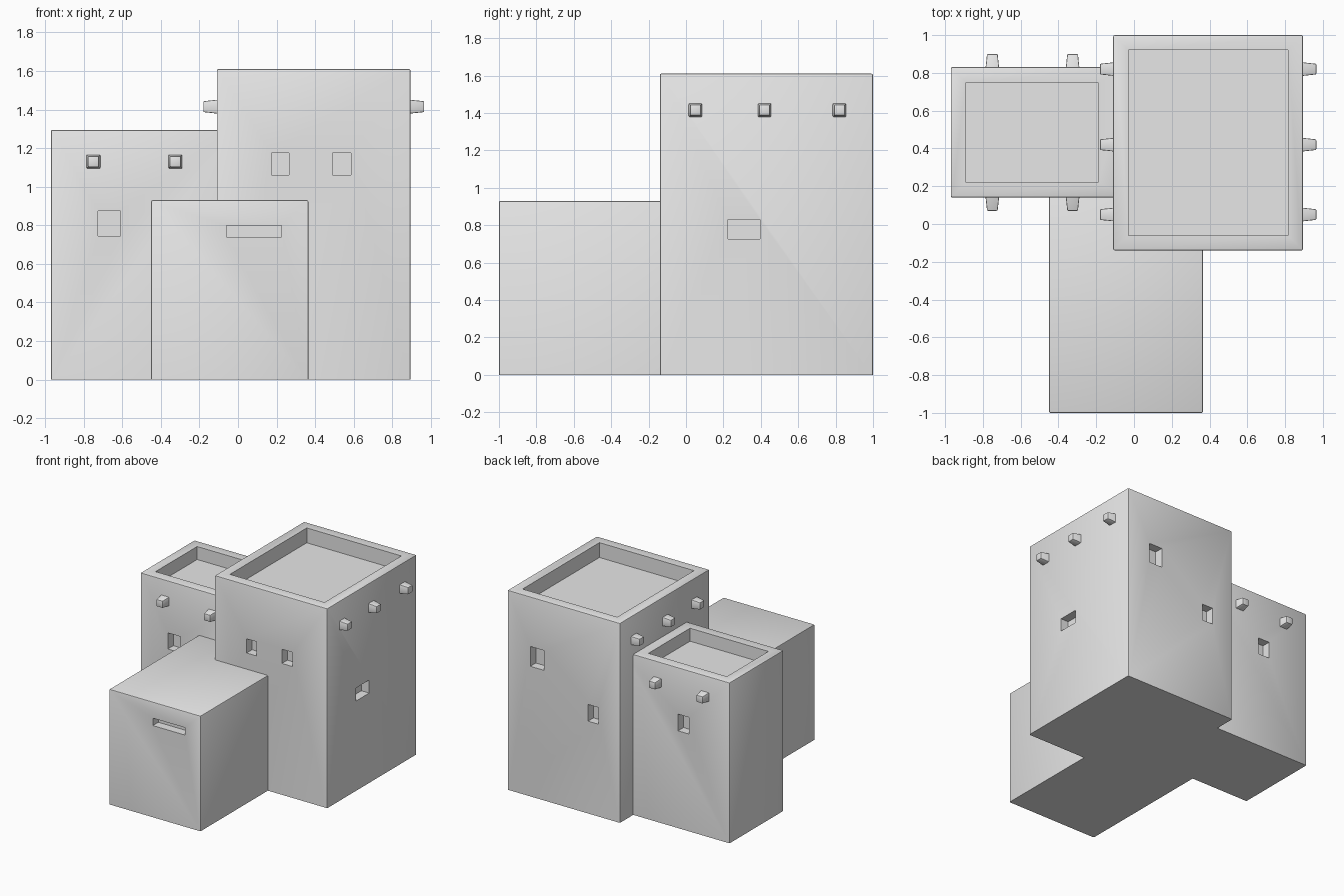
import bpy
import bmesh
from mathutils import Vector, Matrix

if "Cube" in bpy.data.objects:
    bpy.data.objects.remove(bpy.data.objects["Cube"])

clay = bpy.data.materials.new("plain_grey")
clay.use_nodes = True
grey = (0.8, 0.8, 0.8, 1)
clay.diffuse_color = grey
clay.node_tree.nodes["Principled BSDF"].inputs["Base Color"].default_value = grey

RECESS = 0.07   # window depth
RIM = 0.08      # parapet thickness
SOFT = 0.008    # rounding of wall corners


def add_box(bm, low, high):
    low, high = Vector(low), Vector(high)
    size = high - low
    place = Matrix.Translation((low + high) / 2) @ Matrix.Diagonal((*size, 1))
    return bmesh.ops.create_cube(bm, size=1, matrix=place)["verts"]


def make_object(name, bm):
    mesh = bpy.data.meshes.new(name)
    bm.to_mesh(mesh)
    bm.free()
    mesh.materials.append(clay)
    obj = bpy.data.objects.new(name, mesh)
    bpy.context.collection.objects.link(obj)
    return obj


def activate(obj):
    bpy.ops.object.select_all(action="DESELECT")
    obj.select_set(True)
    bpy.context.view_layer.objects.active = obj


def window(axis, wall, a, b, bottom, top):
    """Cutter corners for an opening in the wall plane at the given axis value."""
    near, far = wall - RECESS, wall + RECESS
    if axis == "x":
        return (near, a, bottom), (far, b, top)
    return (a, near, bottom), (b, far, top)


def block(name, low, high, windows, pit=0):
    bm = bmesh.new()
    add_box(bm, low, high)
    edges = [e for e in bm.edges if max(v.co.z for v in e.verts) > 0.01]
    bmesh.ops.bevel(bm, geom=edges, offset=SOFT, segments=2, profile=0.5, affect="EDGES")
    # Sunken roof inside a parapet
    if pit:
        roof = max((f for f in bm.faces if f.normal.z > 0.9), key=lambda f: f.calc_area())
        bmesh.ops.inset_region(bm, faces=[roof], thickness=RIM - SOFT, use_even_offset=True)
        floor = bmesh.ops.extrude_discrete_faces(bm, faces=[roof])["faces"]
        bmesh.ops.translate(bm, verts=floor[0].verts[:], vec=(0, 0, -pit))
    bmesh.ops.recalc_face_normals(bm, faces=bm.faces[:])
    obj = make_object(name, bm)

    # Window recesses
    cut = bmesh.new()
    for corners in windows:
        add_box(cut, *corners)
    cutter = make_object(name + "_cutter", cut)
    cutter.hide_render = True
    mod = obj.modifiers.new("windows", "BOOLEAN")
    mod.operation = "DIFFERENCE"
    mod.solver = "EXACT"
    mod.object = cutter
    activate(obj)
    bpy.ops.object.modifier_apply(modifier=mod.name)
    bpy.data.objects.remove(cutter)
    bpy.ops.object.shade_smooth_by_angle()


def beam_end(name, location, direction):
    """Tapered beam end sticking out of a wall."""
    bm = bmesh.new()
    verts = add_box(bm, (-0.04, -0.04, -0.04), (0.04, 0.04, 0.07))
    tip = [v for v in verts if v.co.z > 0]
    bmesh.ops.scale(bm, verts=tip, vec=(0.7, 0.7, 1))
    edges = [e for e in bm.edges if max(v.co.z for v in e.verts) > 0]
    bmesh.ops.bevel(bm, geom=edges, offset=0.005, segments=2, profile=0.5, affect="EDGES")
    turn = Vector(direction).to_track_quat("Z", "Y").to_matrix().to_4x4()
    bm.transform(Matrix.Translation(location) @ turn)
    activate(make_object(name, bm))
    bpy.ops.object.shade_smooth_by_angle()


# Building masses
block("tall_tower", (-0.11, -0.14, 0), (0.895, 1.0, 1.61), [
    window("y", -0.14, 0.175, 0.265, 1.06, 1.175),
    window("y", -0.14, 0.49, 0.585, 1.06, 1.175),
    window("x", 0.895, 0.225, 0.395, 0.725, 0.83),
    window("y", 1.0, 0.57, 0.69, 1.05, 1.21),
    window("y", 1.0, 0.08, 0.175, 0.745, 0.88),
], pit=0.12)

block("low_tower", (-0.97, 0.14, 0), (-0.02, 0.83, 1.295), [
    window("y", 0.14, -0.725, -0.61, 0.745, 0.875),
    window("y", 0.83, -0.61, -0.51, 0.785, 0.92),
])

block("front_room", (-0.45, -1.0, 0), (0.365, 0.3, 0.93), [
    window("y", -1.0, -0.06, 0.225, 0.74, 0.80),
])

# Roof well of the low tower, which ends before the tall tower wall
low = bpy.data.objects["low_tower"]
well = bmesh.new()
add_box(well, (-0.89, 0.22, 1.19), (-0.19, 0.75, 1.4))
well_cutter = make_object("well_cutter", well)
well_cutter.hide_render = True
mod = low.modifiers.new("well", "BOOLEAN")
mod.operation = "DIFFERENCE"
mod.solver = "EXACT"
mod.object = well_cutter
activate(low)
bpy.ops.object.modifier_apply(modifier=mod.name)
bpy.data.objects.remove(well_cutter)

# Beam ends on opposite walls
for i, y in enumerate((0.05, 0.42, 0.82), 1):
    beam_end(f"tall_beam_left_{i}", (0.895, y, 1.415), (1, 0, 0))
    beam_end(f"tall_beam_right_{i}", (-0.11, y, 1.415), (-1, 0, 0))
for i, x in enumerate((-0.75, -0.325), 1):
    beam_end(f"low_beam_front_{i}", (x, 0.14, 1.13), (0, -1, 0))
    beam_end(f"low_beam_back_{i}", (x, 0.83, 1.13), (0, 1, 0))
